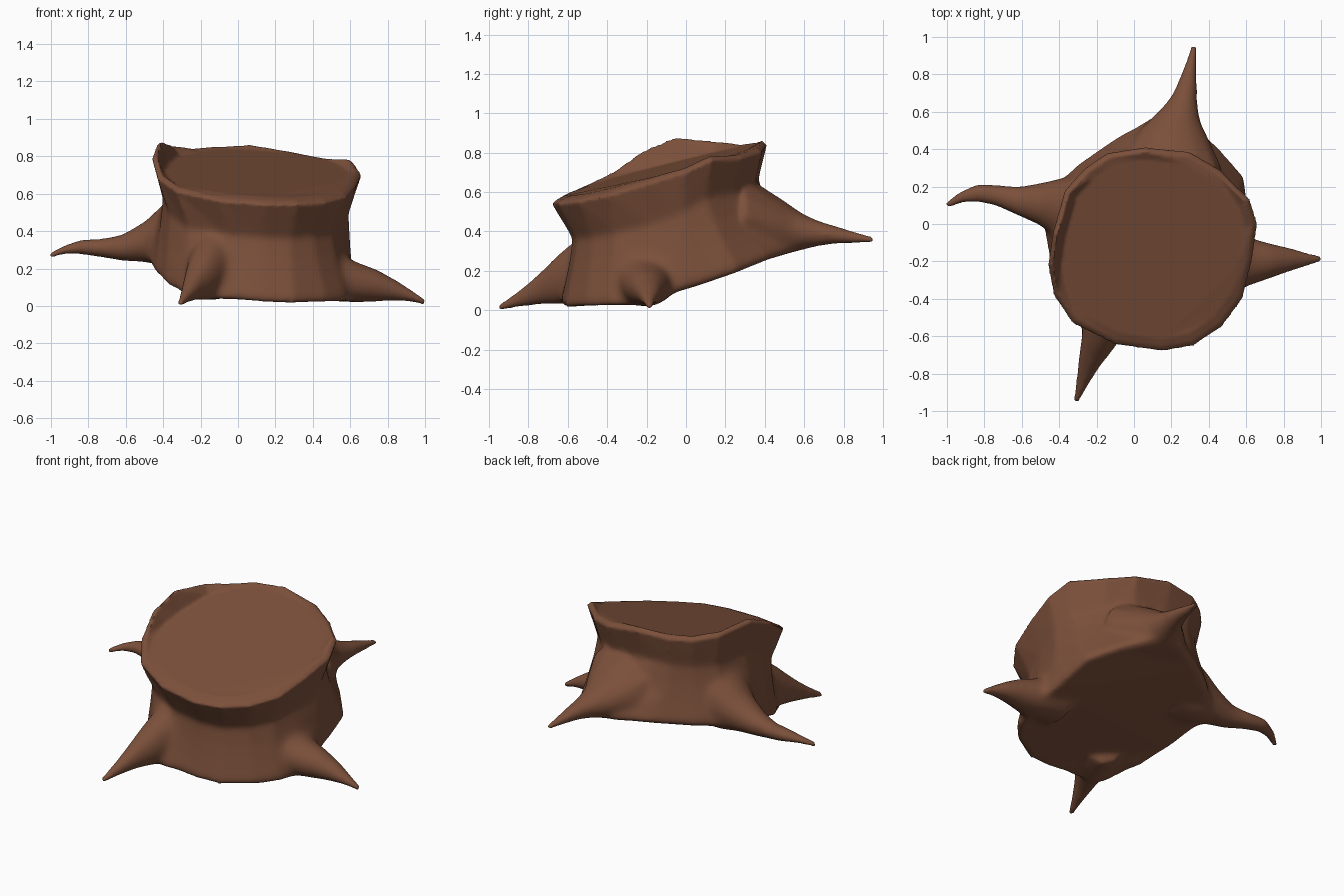
import bpy, bmesh, math
from mathutils import Vector

if "Cube" in bpy.data.objects:
    bpy.data.objects.remove(bpy.data.objects["Cube"])

bark = bpy.data.materials.new("bark")
bark.diffuse_color = (0.20, 0.08, 0.043, 1)
bark.use_nodes = True
bark.node_tree.nodes["Principled BSDF"].inputs["Base Color"].default_value = bark.diffuse_color
CENTRE = Vector((0.10, -0.13, 0))


def loft(name, rings):
    """Skin closed rings of equal length and cap both ends."""
    bm = bmesh.new()
    vs = [[bm.verts.new(p) for p in ring] for ring in rings]
    n = len(vs[0])
    for a, b in zip(vs, vs[1:]):
        for i in range(n):
            j = (i + 1) % n
            bm.faces.new((a[i], a[j], b[j], b[i]))
    for end in (vs[0], vs[-1]):
        bmesh.ops.triangulate(bm, faces=[bm.faces.new(end)])
    bmesh.ops.recalc_face_normals(bm, faces=bm.faces)
    me = bpy.data.meshes.new(name)
    bm.to_mesh(me)
    bm.free()
    me.materials.append(bark)
    ob = bpy.data.objects.new(name, me)
    bpy.context.collection.objects.link(ob)
    return ob


def scaled(p, s, z):
    q = CENTRE + (Vector(p) - CENTRE) * s
    return Vector((q.x, q.y, z))


def apply(ob, kind, **settings):
    bpy.context.view_layer.objects.active = ob
    mod = ob.modifiers.new(kind.lower(), kind)
    for key, value in settings.items():
        setattr(mod, key, value)
    bpy.ops.object.modifier_apply(modifier=mod.name)


# Uneven sawn rim, clockwise from the back
rim = [(.06, .41, .84), (.30, .385, .80), (.46, .29, .77), (.62, .13, .76),
       (.66, 0, .70), (.63, -.2, .64), (.58, -.4, .58), (.47, -.55, .55),
       (.32, -.65, .54), (.15, -.68, .54), (-.10, -.645, .56),
       (-.33, -.53, .61), (-.43, -.38, .68), (-.46, -.22, .79),
       (-.435, -.05, .858), (-.37, .18, .835), (-.26, .3, .82), (-.14, .38, .83)]
# Slanted foot outline, same order
foot = [(.12, .61, .31), (.31, .58, .30), (.46, .42, .25), (.59, .27, .19),
        (.62, 0, .10), (.64, -.2, .02), (.59, -.39, .02), (.48, -.51, .02),
        (.30, -.62, .01), (.12, -.64, .02), (-.10, -.65, .03),
        (-.27, -.60, .03), (-.39, -.38, .11), (-.45, -.22, .17),
        (-.49, -.05, .22), (-.51, .14, .24), (-.33, .31, .28), (-.10, .47, .30)]

waist = [scaled(r, 0.88 + 0.1 * r[1] - 0.09 * min(r[0], 0),
                f[2] + 0.66 * (r[2] - f[2])) for r, f in zip(rim, foot)]
rings = [[scaled(f, 0.97, f[2]) for f in foot]]
# Flared trunk wall from foot to waist
for t in (0.08, 0.25, 0.45, 0.7, 1.0):
    k = 1 - (1 - t) ** 1.3
    rings.append([Vector((f[0] + (w.x - f[0]) * k, f[1] + (w.y - f[1]) * k,
                          f[2] + (w.z - f[2]) * t))
                  for f, w in zip(foot, waist)])
# Rim lip and cut face, flush at the back and sunken on the left
rings.append([Vector(r) for r in rim])
lip = [scaled(r, 0.955, r[2] + 0.022) for r in rim]
rings.append(lip)
cut = []
for r, l in zip(rim, lip):
    p = scaled(r, 0.88, 0)
    p.z = min(0.59 + (p.y + 0.61) * 0.26 - p.x * 0.05, l.z + 0.02)
    cut.append(p)
rings.append(cut)
stump = loft("stump", rings)

# Roots: x, y, z, half width, half height along each path
roots = {
    "left_root": [(-.22, .06, .42, .20, .22), (-.38, .09, .385, .17, .18),
                  (-.49, .11, .345, .12, .115), (-.62, .125, .31, .08, .073),
                  (-.74, .155, .31, .058, .052), (-.84, .165, .315, .05, .04),
                  (-.93, .14, .30, .032, .025), (-1, .10, .272, .014, .014)],
    "right_root": [(.40, -.20, .18, .18, .15), (.55, -.20, .15, .155, .13),
                   (.64, -.20, .125, .125, .11), (.74, -.195, .11, .094, .09),
                   (.84, -.19, .085, .065, .06), (.93, -.19, .053, .036, .032),
                   (1, -.185, .02, .014, .014)],
    "front_root": [(-.10, -.40, .25, .16, .22), (-.16, -.54, .20, .12, .175),
                   (-.20, -.65, .155, .09, .13), (-.235, -.73, .115, .067, .09),
                   (-.27, -.83, .067, .041, .05), (-.31, -.947, .014, .014, .014)],
    "back_root": [(.20, .32, .48, .28, .19), (.22, .48, .43, .19, .14),
                  (.245, .58, .40, .115, .10), (.27, .67, .39, .074, .068),
                  (.29, .77, .382, .052, .047), (.308, .87, .368, .029, .028),
                  (.32, .948, .358, .014, .014)],
}
SIDES = 12
for name, path in roots.items():
    rr = []
    for i, (x, y, z, w, h) in enumerate(path):
        a, b = path[max(i - 1, 0)], path[min(i + 1, len(path) - 1)]
        d = Vector((b[0] - a[0], b[1] - a[1], 0)).normalized()
        side = Vector((-d.y, d.x, 0))
        rr.append([Vector((x, y, z)) + side * w * math.cos(math.tau * k / SIDES)
                   + Vector((0, 0, h * math.sin(math.tau * k / SIDES)))
                   for k in range(SIDES)])
    root = loft(name, rr)
    # Merge the root into the trunk
    apply(stump, 'BOOLEAN', operation='UNION', solver='EXACT', object=root)
    bpy.data.objects.remove(root)

# Fuse the skin, then soften the wall below the rim and the root joins
apply(stump, 'REMESH', mode='VOXEL', voxel_size=0.011)
group = stump.vertex_groups.new(name="soft_wall")
tips = [Vector(p[-1][:3]) for p in roots.values()]
joins = [Vector(p[2][:3]) for p in roots.values()]
for v in stump.data.vertices:
    near = min((v.co - j).length for j in joins)
    top = 0.47 + 0.27 * (v.co.y + 0.68)
    fade = min(max(0.45, min(1, (0.36 - near) / 0.12)),
               max(0, (top - v.co.z) / 0.08),
               min((v.co - t).length for t in tips) / 0.25)
    if fade > 0:
        group.add([v.index], fade, 'REPLACE')
apply(stump, 'SMOOTH', factor=0.5, iterations=70, vertex_group="soft_wall")
if not stump.data.materials:
    stump.data.materials.append(bark)

# Smooth bark with crisp rim edges
bpy.ops.object.select_all(action='DESELECT')
stump.select_set(True)
bpy.context.view_layer.objects.active = stump
bpy.ops.object.shade_smooth_by_angle(angle=math.radians(50))
